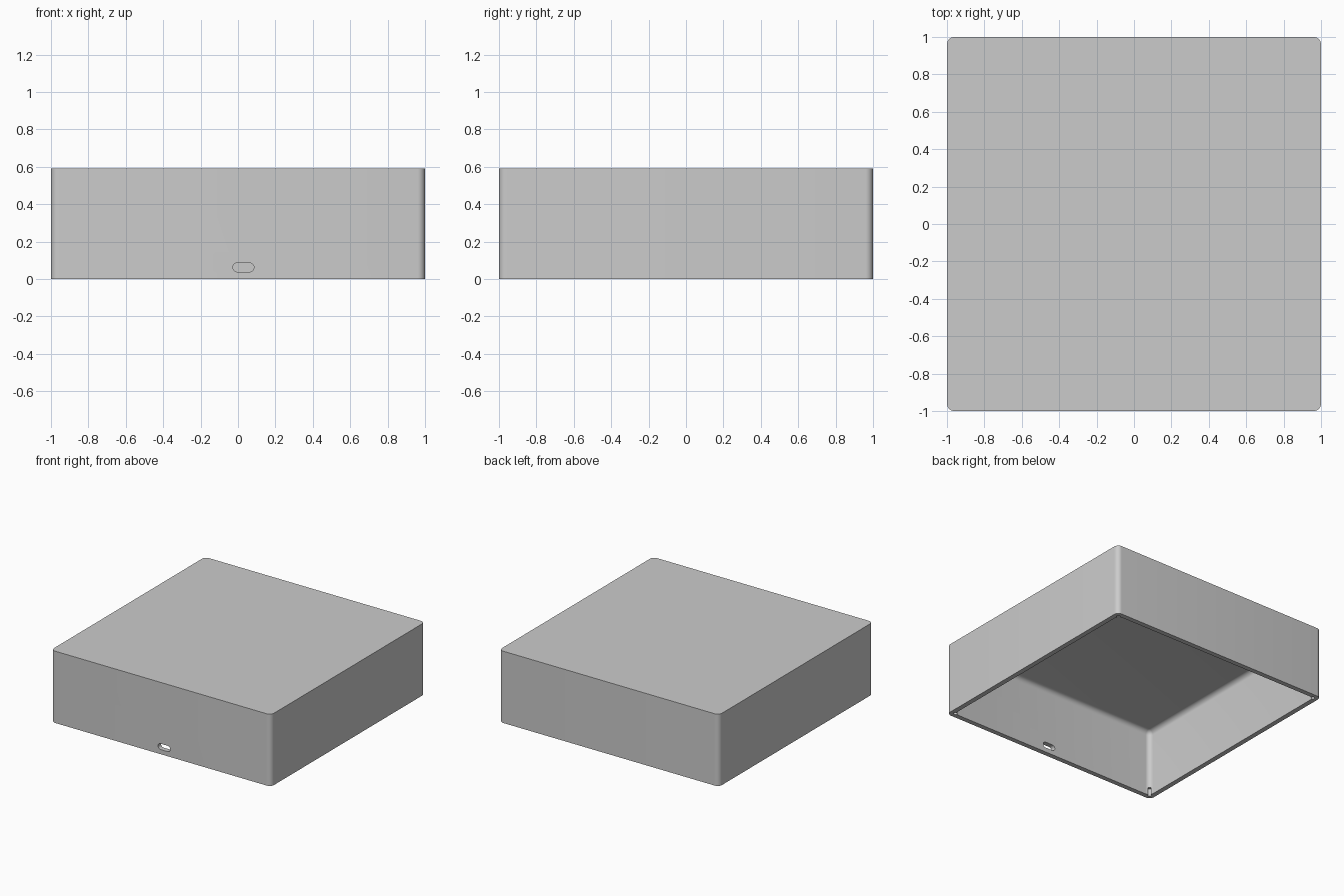
import bpy, bmesh, math
from mathutils import Matrix

if "Cube" in bpy.data.objects:
    bpy.data.objects.remove(bpy.data.objects["Cube"])

W, H = 2.0, 0.59          # outer size and height
T, R = 0.04, 0.04         # wall thickness and corner radius

grey = bpy.data.materials.new("plain_grey")
grey.diffuse_color = (0.6, 0.6, 0.6, 1)
grey.use_nodes = True
grey.node_tree.nodes["Principled BSDF"].inputs["Base Color"].default_value = grey.diffuse_color


def rounded_box(name, size, centre, radius, pick, segments=8):
    """Box whose edges chosen by pick(direction, midpoint) are rounded."""
    bm = bmesh.new()
    bmesh.ops.create_cube(bm, size=1)
    bmesh.ops.scale(bm, vec=size, verts=bm.verts)
    edges = []
    for e in bm.edges:
        a, b = e.verts
        if pick((b.co - a.co).normalized(), (a.co + b.co) / 2):
            edges.append(e)
    bmesh.ops.bevel(bm, geom=edges, offset=radius, segments=segments,
                    profile=0.5, affect='EDGES')
    bmesh.ops.translate(bm, vec=centre, verts=bm.verts)
    return finish(name, bm)


def finish(name, bm):
    bmesh.ops.recalc_face_normals(bm, faces=bm.faces)
    mesh = bpy.data.meshes.new(name)
    bm.to_mesh(mesh)
    bm.free()
    mesh.materials.append(grey)
    obj = bpy.data.objects.new(name, mesh)
    bpy.context.collection.objects.link(obj)
    return obj


def cut(target, cutter):
    """Subtract the cutter, then remove it."""
    cutter.hide_render = True
    mod = target.modifiers.new("cut", 'BOOLEAN')
    mod.operation, mod.solver, mod.object = 'DIFFERENCE', 'EXACT', cutter
    bpy.context.view_layer.objects.active = target
    bpy.ops.object.modifier_apply(modifier=mod.name)
    bpy.data.objects.remove(cutter)


# Outer shell with rounded vertical corners
case = rounded_box("case_cover", (W, W, H), (0, 0, H / 2), R,
                   lambda d, m: abs(d.z) > 0.9)

# Cavity open at the bottom, filleted at the corners and ceiling
top = H - T
cut(case, rounded_box("cavity_cutter", (W - 2 * T, W - 2 * T, top + 0.2),
                      (0, 0, (top - 0.2) / 2), R,
                      lambda d, m: abs(d.z) > 0.9 or m.z > 0.1))

# Rounded port slot in the front wall
cut(case, rounded_box("port_cutter", (0.112, 0.2, 0.048), (0.029, -1, 0.062), 0.0235,
                      lambda d, m: abs(d.y) > 0.9))

# Small round notches in the inner corners of the rim
for sx in (-1, 1):
    for sy in (-1, 1):
        bm = bmesh.new()
        bmesh.ops.create_cone(bm, cap_ends=True, segments=20, radius1=0.015,
                              radius2=0.015, depth=0.12,
                              matrix=Matrix.Translation((sx * 0.955, sy * 0.955, 0)))
        cut(case, finish("notch_cutter", bm))

# Smooth fillets, crisp edges
bpy.ops.object.select_all(action='DESELECT')
case.select_set(True)
bpy.context.view_layer.objects.active = case
bpy.ops.object.shade_smooth_by_angle(angle=math.radians(30))
